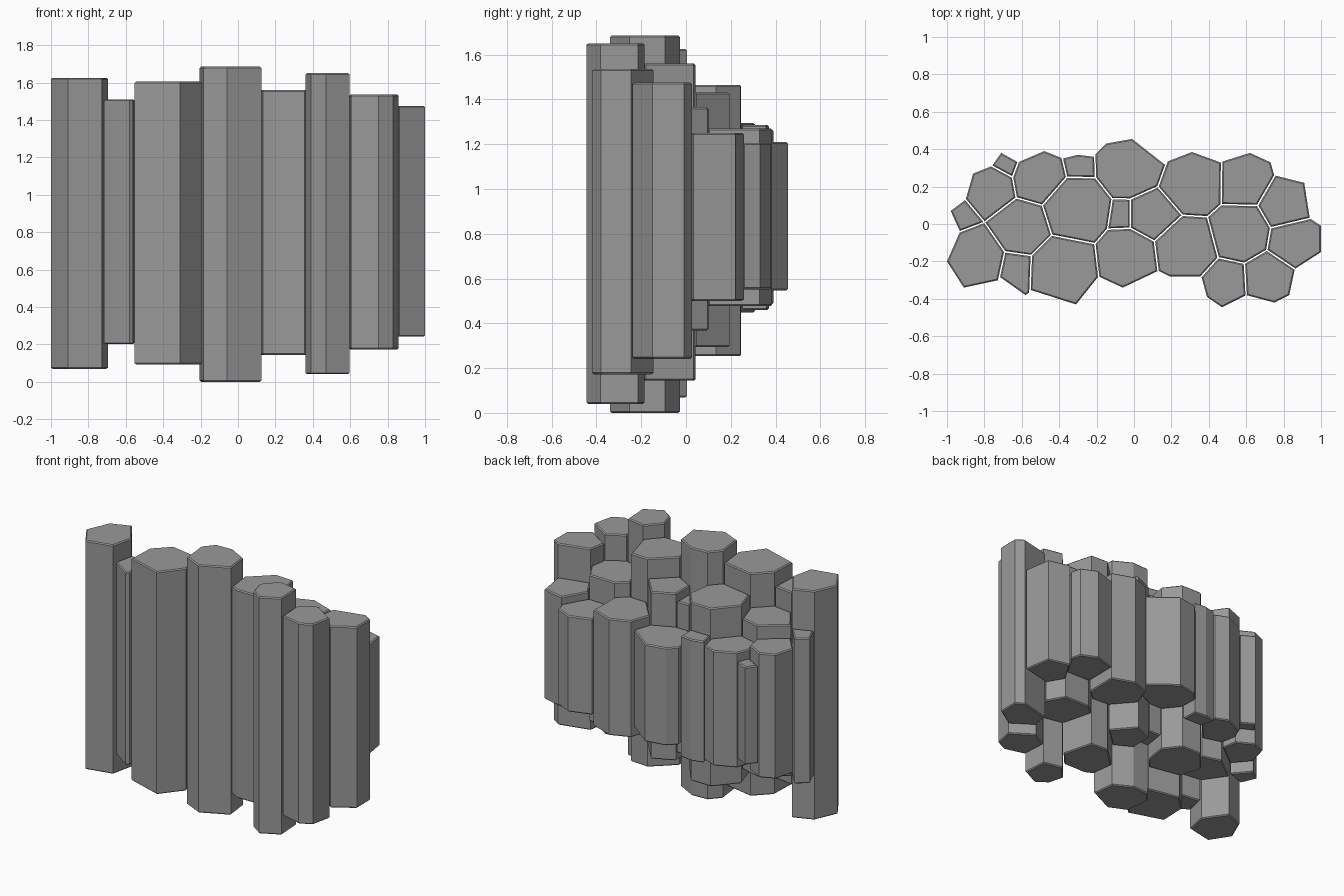
import bpy
import bmesh
from mathutils import Vector

cube = bpy.data.objects.get("Cube")
if cube:
    bpy.data.objects.remove(cube, do_unlink=True)

TALLEST = 1.685      # top of the tallest column
GAP = 0.004          # half of the crack between neighbouring columns
CHAMFER = 0.007      # worn rim around each cap
SHORTEST_SIDE = 0.02

# One row per column: centre x, centre y, cell weight, top height
columns = [
    # front row
    (-.849, -.175, 0, 1.625),
    (-.64, -.22, -.018, 1.51),
    (-.39, -.23, 0, 1.605),
    (-.024, -.188, -.007, 1.685),
    (.268, -.152, -.005, 1.56),
    (.483, -.346, -.0105, 1.65),
    (.688, -.334, -.0155, 1.535),
    (.826, -.128, -.04, 1.475),
    # middle row
    (-.945, .0745, -.011, 1.36),
    (-.61, -.01, 0, 1.38),
    (-.329, .079, 0, 1.465),
    (-.033, .034, -.031, 1.38),
    (.096, .034, -.018, 1.43),
    (.54, -.08, -.021, 1.365),
    (.781, .061, -.0516, 1.25),
    # back row
    (-.78, .212, .005, 1.295),
    (-.718, .326, -.003, 1.21),
    (-.534, .257, 0, 1.265),
    (-.325, .305, -.026, 1.285),
    (-.03, .315, -.008, 1.21),
    (.29, .2, -.02, 1.27),
    (.546, .197, -.045, 1.205),
]

# Footprint of the whole cluster, clockwise from the left end
outline = [Vector(p) for p in (
    (-1, -.2), (-.93, -.04), (-.98, .07), (-.9, .13), (-.86, .27),
    (-.76, .31), (-.71, .38), (-.62, .33), (-.48, .39), (-.38, .35),
    (-.3, .37), (-.22, .36), (-.15, .43), (-.01, .455), (.155, .325),
    (.31, .385), (.46, .33), (.62, .38), (.73, .33), (.75, .26),
    (.91, .22), (.94, .03), (1, -.01), (1, -.15), (.86, -.24),
    (.83, -.38), (.75, -.42), (.6, -.38), (.47, -.445), (.39, -.39),
    (.36, -.28), (.19, -.28), (.13, -.25), (-.06, -.34), (-.19, -.28),
    (-.31, -.43), (-.545, -.355), (-.58, -.38), (-.7, -.295), (-.91, -.34),
)]

# Stone material
stone = bpy.data.materials.new("grey_stone")
stone.use_nodes = True
grey = (0.32, 0.32, 0.32, 1.0)
stone.diffuse_color = grey
stone.node_tree.nodes["Principled BSDF"].inputs["Base Color"].default_value = grey


def reach(point, column):
    """Weighted squared distance from a point to a column centre."""
    return (point - Vector(column[:2])).length_squared - column[2]


def clip(polygon, normal, limit):
    """Keep the part of a convex polygon where normal . p <= limit."""
    kept = []
    for i, b in enumerate(polygon):
        a = polygon[i - 1]
        da, db = normal.dot(a) - limit, normal.dot(b) - limit
        if (da > 0) != (db > 0):
            kept.append(a.lerp(b, da / (da - db)))
        if db <= 0:
            kept.append(b)
    return kept


def cell_shape(column):
    """Cross-section of a column, cut by its neighbours and the footprint."""
    shape = [Vector(p) for p in ((-2, -2), (2, -2), (2, 2), (-2, 2))]
    centre = Vector(column[:2])
    for other in columns:
        if other is column:
            continue
        step = Vector(other[:2]) - centre
        distance = step.length
        split = distance / 2 + (column[2] - other[2]) / (2 * distance)
        normal = step / distance
        shape = clip(shape, normal, normal.dot(centre) + split - GAP)
    for i, end in enumerate(outline):
        start = outline[i - 1]
        middle = (start + end) / 2
        if min(columns, key=lambda c: reach(middle, c)) is column:
            side = end - start
            outward = Vector((-side.y, side.x)).normalized()
            shape = clip(shape, outward, outward.dot(start))
    # Merge sides too short to matter
    tidy = []
    for p in shape:
        if not tidy or min((p - q).length for q in tidy) > SHORTEST_SIDE:
            tidy.append(p)
    return tidy


def build_column(name, column):
    """Extrude the cross-section and chamfer both caps."""
    top = column[3]
    bottom = 1.15 * (TALLEST - top)
    bm = bmesh.new()
    base = bm.faces.new([bm.verts.new((p.x, p.y, bottom)) for p in cell_shape(column)])
    raised = bmesh.ops.extrude_face_region(bm, geom=[base], use_keep_orig=True)
    moved = [g for g in raised["geom"] if isinstance(g, bmesh.types.BMVert)]
    bmesh.ops.translate(bm, verts=moved, vec=(0, 0, top - bottom))
    rims = [e for e in bm.edges if abs(e.verts[0].co.z - e.verts[1].co.z) < CHAMFER]
    bmesh.ops.bevel(bm, geom=rims, offset=CHAMFER, segments=1,
                    affect='EDGES', clamp_overlap=True)
    bmesh.ops.recalc_face_normals(bm, faces=bm.faces)
    mesh = bpy.data.meshes.new(name)
    bm.to_mesh(mesh)
    bm.free()
    mesh.materials.append(stone)
    bpy.context.collection.objects.link(bpy.data.objects.new(name, mesh))


# Build every column of the cluster
for number, column in enumerate(columns, start=1):
    build_column(f"stone_column_{number}", column)
